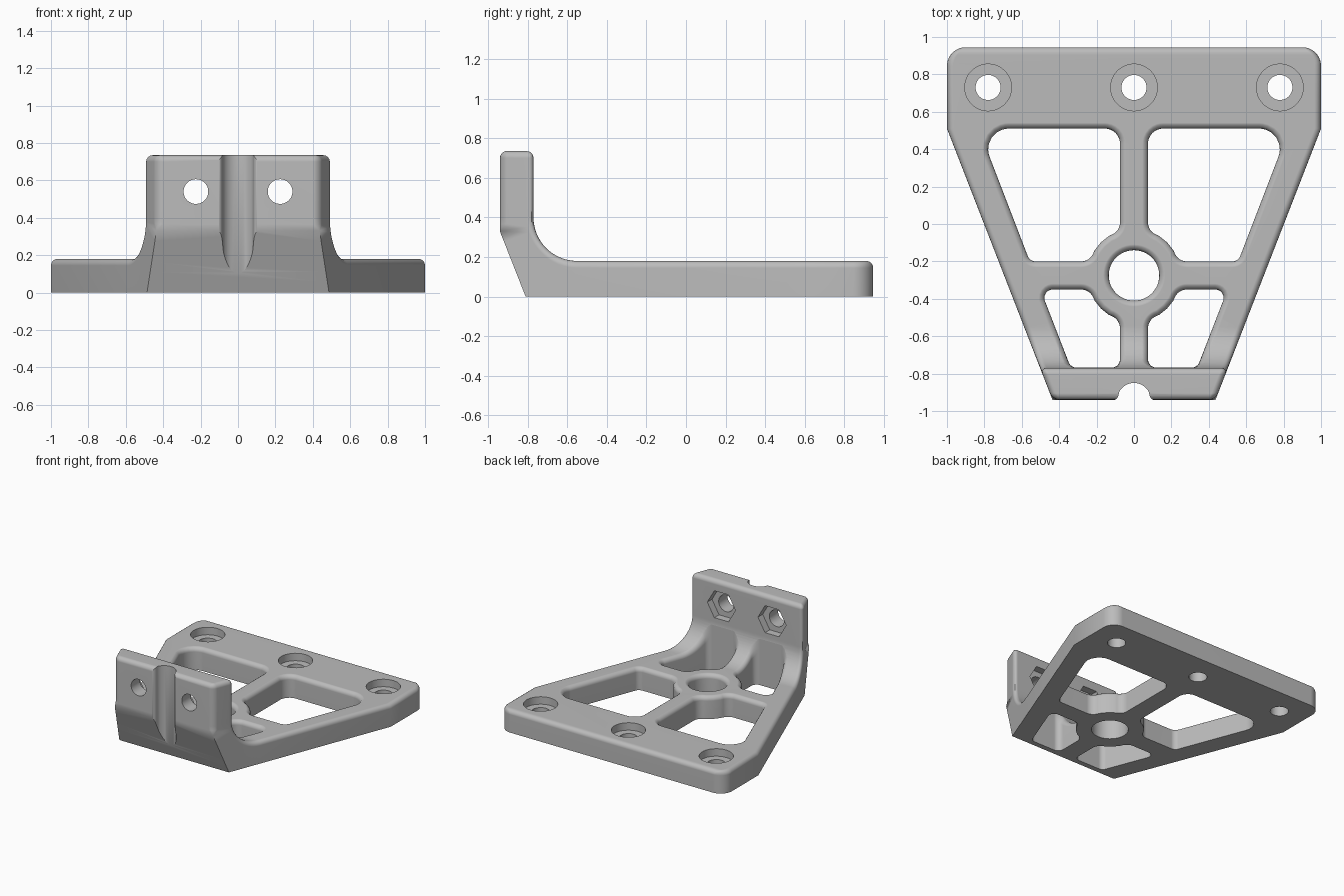
import bpy, bmesh, math
from mathutils import Vector

cube = bpy.data.objects.get("Cube")
if cube:
    bpy.data.objects.remove(cube, do_unlink=True)

R = 0.035                      # edge rounding
STEPS = 4
ANGLES = [i * math.pi / 2 / STEPS for i in range(STEPS + 1)]
TOP, WALL_TOP = 0.18, 0.735    # plate and wall heights
FRONT, WALL_BACK, BACK = -0.94, -0.77, 0.945
FILLET = 0.22                  # inner bend radius
HUB_Y = -0.275


def loft(name, loops):
    """Closed solid through loops with equal point counts."""
    bm = bmesh.new()
    rows = [[bm.verts.new(p) for p in loop] for loop in loops]
    n = len(rows[0])
    for lo, hi in zip(rows, rows[1:]):
        for k in range(n):
            m = (k + 1) % n
            bm.faces.new((lo[k], lo[m], hi[m], hi[k]))
    bm.faces.new(rows[0][::-1])
    bm.faces.new(rows[-1])
    bmesh.ops.remove_doubles(bm, verts=bm.verts, dist=1e-5)
    bmesh.ops.recalc_face_normals(bm, faces=bm.faces)
    mesh = bpy.data.meshes.new(name)
    bm.to_mesh(mesh)
    bm.free()
    obj = bpy.data.objects.new(name, mesh)
    bpy.context.collection.objects.link(obj)
    return obj


def half_width(y):
    """Half width of the plan outline at depth y."""
    if y <= 0.51:
        return 1 - 0.389 * (0.51 - y)
    if y <= 0.845:
        return 1.0
    return 0.9 + math.sqrt(max(0, 0.01 - (y - 0.845) ** 2))


def ring(b, t, r_low, r_top, inset=0.0):
    """Rounded cross-section from outer point b to inner point t (y, z)."""
    b, t = Vector(b), Vector(t)
    d = (t - b).normalized()
    half = []
    for a in reversed(ANGLES):
        p = b + d * r_low * (1 - math.sin(a))
        half.append((half_width(p.x) - inset - r_low * (1 - math.cos(a)), p.x, p.y))
    for a in ANGLES:
        p = t - d * r_top * (1 - math.sin(a))
        half.append((half_width(p.x) - inset - r_top * (1 - math.cos(a)), p.x, p.y))
    return half + [(-x, y, z) for x, y, z in reversed(half)]


# Body: upright wall, curved bend and tapered plate in one sweep
rings = []
for a in ANGLES:
    e = R * (1 - math.sin(a))
    z = WALL_TOP - R * (1 - math.cos(a))
    rings.append(ring((FRONT + e, z), (WALL_BACK - e, z), R - e, R - e, e))

bend_y, bend_z = WALL_BACK + FILLET, TOP + FILLET
keys = [(0, Vector((FRONT, bend_z))), (2, Vector((FRONT, 0.33))),
        (8, Vector((-0.81, 0))), (16, Vector((bend_y, 0)))]
for i in range(17):
    a = i * math.pi / 32
    t = (bend_y - FILLET * math.cos(a), bend_z - FILLET * math.sin(a))
    for (i0, p0), (i1, p1) in zip(keys, keys[1:]):
        if i0 <= i <= i1:
            b = p0.lerp(p1, (i - i0) / (i1 - i0))
    rings.append(ring(b, t, R if i < 2 else 0, R))

ys = [0.51] + [BACK - 0.1 + 0.1 * math.sin(i * math.pi / 20) for i in range(11)]
for y in ys:
    over = max(0, y - (BACK - R))
    e = R - math.sqrt(max(0, R * R - over * over))
    rings.append(ring((y, 0), (y, TOP - e), 0, R - e))
bracket = loft("mounting_bracket", rings)


def rounded(points):
    """Fillet the corners of a polygon given as (x, y, radius)."""
    out = []
    n = len(points)
    for i, (x, y, r) in enumerate(points):
        p = Vector((x, y))
        if not r:
            out.append(p)
            continue
        a = (Vector(points[i - 1][:2]) - p).normalized()
        b = (Vector(points[(i + 1) % n][:2]) - p).normalized()
        half = a.angle(b) / 2
        c = p + (a + b).normalized() * (r / math.sin(half))
        v1 = p + a * (r / math.tan(half)) - c
        v2 = p + b * (r / math.tan(half)) - c
        out += [c + v1.lerp(v2, k / 8).normalized() * r for k in range(9)]
    # extra points where the outline climbs the bend
    dense = []
    for p, q in zip(out, out[1:] + out[:1]):
        parts = max(1, math.ceil((q - p).length / 0.025)) if min(p.y, q.y) < -0.5 else 1
        dense += [p.lerp(q, k / parts) for k in range(parts)]
    return dense


def surface(y):
    """Height of the upper surface and its steepness."""
    u = min(1, max(0, (bend_y - y) / FILLET))
    c = math.sqrt(1 - u * u)
    return bend_z - FILLET * c, min(1 / max(c, 0.01), 2.5)


def flared_cutter(name, loop):
    """Vertical cutter that widens at the surface to round the rim."""
    normals = []
    for i, p in enumerate(loop):
        d = loop[(i + 1) % len(loop)] - loop[i - 1]
        nrm = Vector((d.y, -d.x)).normalized()
        if p.y < -0.6:
            nrm.y = max(nrm.y, 0)
        normals.append(nrm)
    levels = [[(p.x, p.y, -0.1) for p in loop]]
    for a in ANGLES:
        row = []
        for p, nrm in zip(loop, normals):
            q = p + nrm * R * (1 - math.cos(a))
            h, steep = surface(q.y)
            lift = 0.001 if a == ANGLES[-1] else 0
            row.append((q.x, q.y, h - R * (1 - math.sin(a)) * steep + lift))
        levels.append(row)
    levels.append([(x, y, 1.0) for x, y, z in levels[-1]])
    return loft(name, levels)


def circle(cx, cy, r, n=48):
    return [Vector((cx + r * math.cos(k * math.tau / n), cy + r * math.sin(k * math.tau / n)))
            for k in range(n)]


def upright(name, loop, z0, z1):
    return loft(name, [[(p.x, p.y, z) for p in loop] for z in (z0, z1)])


def crosswise(name, loop, y0, y1):
    return loft(name, [[(p.x, y, p.y) for p in loop] for y in (y0, y1)])


def hub_arc(degrees):
    return [(0.25 * math.cos(math.radians(d)), HUB_Y + 0.25 * math.sin(math.radians(d)), 0)
            for d in degrees]


# Windows between the ribs, and the hub bore
BAR, REACH = 0.075, 0.238
back_window = rounded([(BAR, 0.51, 0.08), (BAR, HUB_Y + REACH, 0.07)] + hub_arc((57, 45, 33))
                      + [(REACH, HUB_Y + BAR, 0.07), (0.557, HUB_Y + BAR, 0.045), (0.83, 0.51, 0.11)])
front_window = rounded([(BAR, -0.768, 0.045), (0.338, -0.768, 0.045), (0.5, HUB_Y - BAR, 0.045),
                        (REACH, HUB_Y - BAR, 0.07)] + hub_arc((-33, -45, -57))
                       + [(BAR, HUB_Y - REACH, 0.07)])
cutters = [flared_cutter("hub_bore_cutter", circle(0, HUB_Y, 0.135))]
for loop in (back_window, front_window):
    cutters.append(flared_cutter("window_cutter", loop))
    cutters.append(flared_cutter("window_cutter", [Vector((-p.x, p.y)) for p in reversed(loop)]))

# Vertical groove in the front of the wall
edge = FRONT - 0.002
arc = [(0.09 * math.cos(math.radians(d)), FRONT + 0.09 * math.sin(math.radians(d)), 0)
       for d in range(30, 151, 10)]
groove = rounded([(-0.3, -1.1, 0), (0.3, -1.1, 0), (0.3, edge, 0), (0.09, edge, 0.03)]
                 + arc + [(-0.09, edge, 0.03), (-0.3, edge, 0)])
cutters.append(upright("groove_cutter", groove, -0.1, 1))

# Counterbored holes along the back of the plate
for x in (-0.78, 0, 0.78):
    cutters.append(upright("screw_hole_cutter", circle(x, 0.73, 0.067), -0.1, 0.4))
    cutters.append(upright("counterbore_cutter", circle(x, 0.73, 0.125), TOP - 0.06, 0.4))

# Wall holes with hexagonal nut pockets behind
for x in (-0.225, 0.225):
    cutters.append(crosswise("wall_hole_cutter", circle(x, 0.54, 0.066), -1.1, -0.6))
    cutters.append(crosswise("nut_pocket_cutter", circle(x, 0.54, 0.125, 6), WALL_BACK - 0.06, -0.6))

# Cut everything and drop the cutters
bpy.ops.object.select_all(action='DESELECT')
bpy.context.view_layer.objects.active = bracket
bracket.select_set(True)
for cutter in cutters:
    cutter.hide_render = True
    mod = bracket.modifiers.new("cut", 'BOOLEAN')
    mod.operation = 'DIFFERENCE'
    mod.solver = 'EXACT'
    mod.object = cutter
    bpy.ops.object.modifier_apply(modifier=mod.name)
    bpy.data.objects.remove(cutter, do_unlink=True)

# Material and shading
grey = bpy.data.materials.new("plain_grey")
grey.use_nodes = True
grey.diffuse_color = (0.5, 0.5, 0.5, 1)
grey.node_tree.nodes["Principled BSDF"].inputs["Base Color"].default_value = (0.5, 0.5, 0.5, 1)
bracket.data.materials.clear()
bracket.data.materials.append(grey)
bpy.ops.object.shade_smooth_by_angle(angle=math.radians(32))
weighted = bracket.modifiers.new("even_shading", 'WEIGHTED_NORMAL')
weighted.keep_sharp = True
